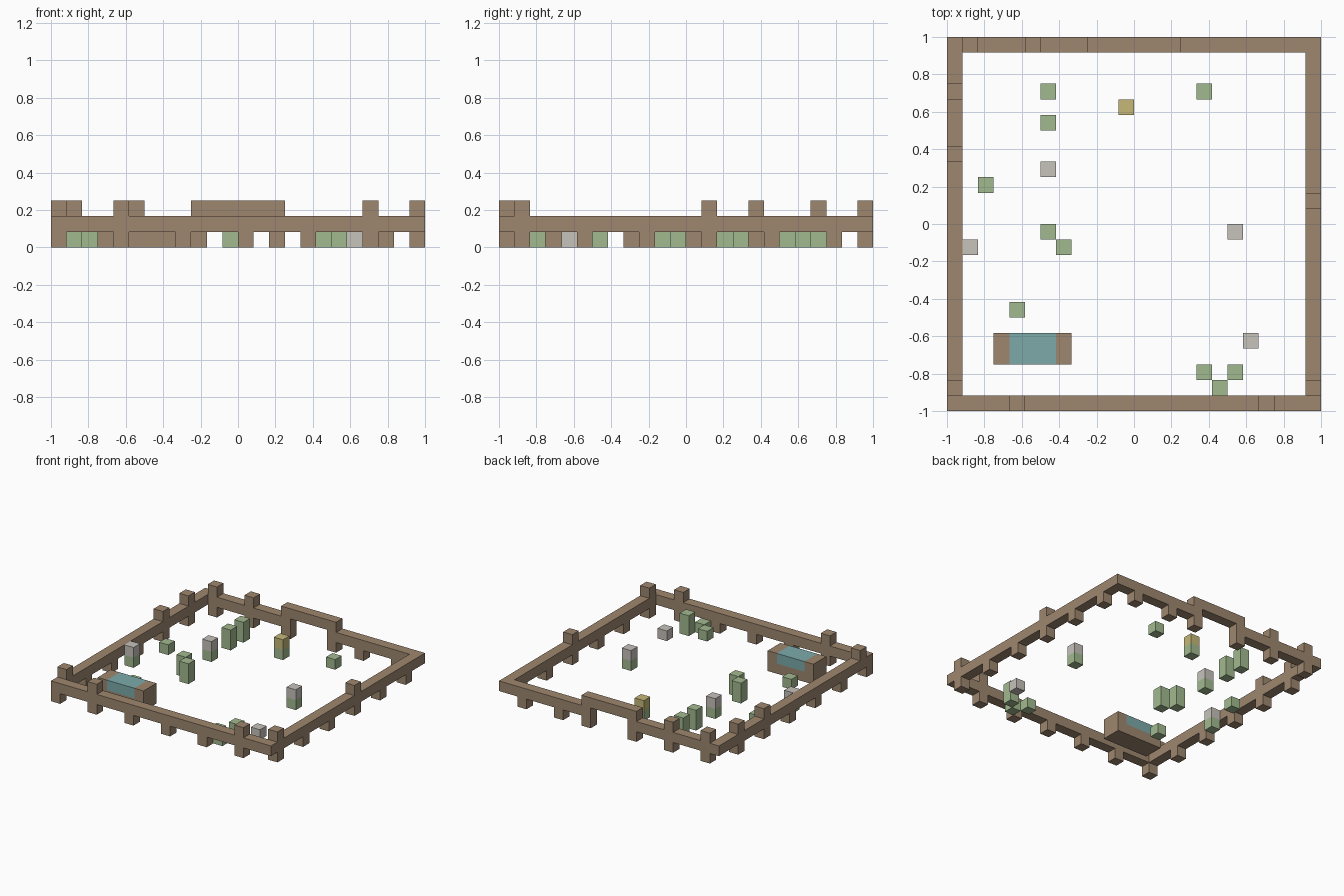
import bpy
import bmesh
import math
from mathutils import Vector

if "Cube" in bpy.data.objects:
    bpy.data.objects.remove(bpy.data.objects["Cube"])

U = 1 / 12   # edge of one building block
N = 24       # blocks along each side of the yard


def material(name, r, g, b):
    """Flat colour given as sRGB, stored as linear."""
    lin = [c / 12.92 if c <= 0.04045 else ((c + 0.055) / 1.055) ** 2.4 for c in (r, g, b)]
    m = bpy.data.materials.new(name)
    m.diffuse_color = (*lin, 1)
    m.use_nodes = True
    m.node_tree.nodes["Principled BSDF"].inputs["Base Color"].default_value = m.diffuse_color
    return m


WOOD = material("wood_brown", 0.62, 0.53, 0.435)
LEAF = material("leaf_green", 0.635, 0.73, 0.565)
STONE = material("pale_grey", 0.78, 0.76, 0.735)
BLOOM = material("straw_yellow", 0.775, 0.72, 0.47)
WATER = material("water_teal", 0.49, 0.665, 0.665)


def blocks(name, cells, mat):
    """One object made of the outer skin of a set of grid blocks."""
    cells = set(cells)
    bm = bmesh.new()
    for cell in cells:
        for axis in range(3):
            for sign in (-1, 1):
                near = list(cell)
                near[axis] += sign
                if tuple(near) in cells:
                    continue
                n, a, b = Vector(), Vector(), Vector()
                n[axis] = sign / 2
                a[(axis + 1) % 3] = 0.5
                b[(axis + 2) % 3] = 0.5 * sign
                c = Vector(cell) + Vector((0.5 - N / 2, 0.5 - N / 2, 0.5)) + n
                bm.faces.new([bm.verts.new(p * U) for p in (c - a - b, c + a - b, c + a + b, c - a + b)])
    bmesh.ops.remove_doubles(bm, verts=bm.verts, dist=1e-4)
    bmesh.ops.dissolve_limit(bm, angle_limit=math.radians(1), verts=bm.verts, edges=bm.edges)
    mesh = bpy.data.meshes.new(name)
    bm.to_mesh(mesh)
    bm.free()
    mesh.materials.append(mat)
    obj = bpy.data.objects.new(name, mesh)
    bpy.context.collection.objects.link(obj)
    return obj


def box(x0, x1, y0, y1, z0, z1):
    """All blocks in an inclusive range."""
    return {(x, y, z) for x in range(x0, x1 + 1)
            for y in range(y0, y1 + 1) for z in range(z0, z1 + 1)}


# Fence: a rail all around, open at the gate in the back
E = N - 1
fence = box(0, E, 0, 0, 1, 1) | box(0, E, E, E, 1, 1)
fence |= box(0, 0, 0, E, 1, 1) | box(E, E, 0, E, 1, 1)
fence -= box(10, 13, E, E, 1, 1)

# Feet under the rail, every fourth block around the yard
fence |= {(x, 0, 0) for x in range(0, 21, 4)}
fence |= {(E, y, 0) for y in range(1, 22, 4)}
fence |= {(x, E, 0) for x in (21, 17, 14, 9, 5, 1)}
fence |= {(0, y, 0) for y in range(0, 21, 4)}

# Post tops above the rail
fence |= {(4, 0, 2), (20, 0, 2), (E, 1, 2), (E, 13, 2),
          (1, E, 2), (5, E, 2), (0, 20, 2), (0, 16, 2), (0, 1, 2)}

# Gate lintel
fence |= box(9, 14, E, E, 2, 2)
blocks("fence", fence, WOOD)

# Water trough
water = box(4, 6, 3, 4, 1, 1)
blocks("trough", box(3, 7, 3, 4, 0, 1) - water, WOOD)
blocks("trough_water", water, WATER)

# Low grass tufts
for x, y in ((2, 14), (4, 6), (16, 20), (16, 2), (17, 1)):
    blocks("low_grass", {(x, y, 0)}, LEAF)

# Tall grass
for x, y in ((6, 20), (6, 18), (6, 11), (7, 10), (18, 2)):
    blocks("tall_grass", box(x, x, y, y, 0, 1), LEAF)

# Flowers: green stem with a coloured head
for x, y, mat in ((6, 15, STONE), (1, 10, STONE), (18, 11, STONE), (11, 19, BLOOM)):
    blocks("flower_stem", {(x, y, 0)}, LEAF)
    blocks("flower_head", {(x, y, 1)}, mat)

# Loose stone
blocks("stone", {(19, 4, 0)}, STONE)
